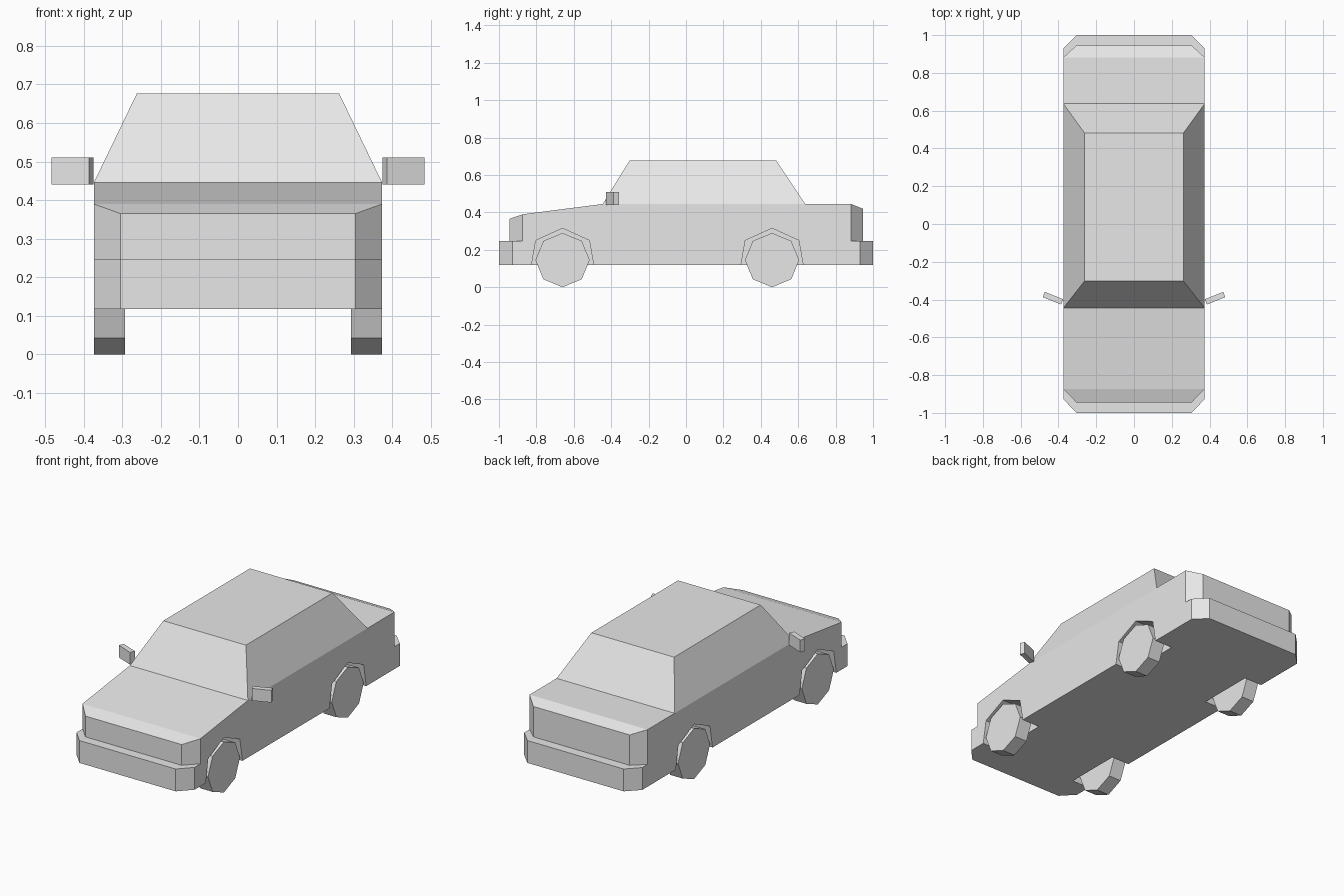
import bpy
import bmesh
import math
from mathutils import Matrix, Vector

cube = bpy.data.objects.get("Cube")
if cube:
    bpy.data.objects.remove(cube, do_unlink=True)

# One flat colour for the whole car
grey = bpy.data.materials.new("plain grey")
grey.use_nodes = True
grey.diffuse_color = (0.8, 0.8, 0.8, 1)
grey.node_tree.nodes["Principled BSDF"].inputs["Base Color"].default_value = (0.8, 0.8, 0.8, 1)


def add_object(name, bm):
    bmesh.ops.recalc_face_normals(bm, faces=bm.faces[:])
    mesh = bpy.data.meshes.new(name)
    bm.to_mesh(mesh)
    bm.free()
    mesh.materials.append(grey)
    obj = bpy.data.objects.new(name, mesh)
    bpy.context.scene.collection.objects.link(obj)
    return obj


def hull(name, half_points):
    """Convex solid from points on the +x half, mirrored across x."""
    bm = bmesh.new()
    for x, y, z in half_points:
        bm.verts.new((x, y, z))
        bm.verts.new((-x, y, z))
    bmesh.ops.convex_hull(bm, input=bm.verts[:])
    bmesh.ops.dissolve_limit(bm, angle_limit=math.radians(0.5),
                             verts=bm.verts[:], edges=bm.edges[:])
    return add_object(name, bm)


SIDE, CORNER = 0.374, 0.305      # half widths at the flank and at the cut corners
FLOOR, LEDGE, BELT, ROOF = 0.118, 0.246, 0.445, 0.677
AXLES = (-0.66, 0.46)

# Lower body with the bumpers at both ends
bumper_outline = [(CORNER, -1), (SIDE, -0.927), (SIDE, 0.93), (CORNER, 1)]
lower_body = hull("lower_body", [(x, y, z) for x, y in bumper_outline for z in (FLOOR, LEDGE)])

# Upper body: sloping hood, level trunk, chamfered ends
top_edge = [(CORNER, -0.945, 0.365), (SIDE, -0.873, 0.39), (SIDE, -0.445, BELT),
            (SIDE, 0.882, BELT), (CORNER, 0.945, 0.42)]
upper_body = hull("upper_body", top_edge + [(x, y, LEDGE) for x, y, z in top_edge])

# Cabin
hull("cabin", [(SIDE, -0.445, BELT), (SIDE, 0.637, BELT),
               (0.262, -0.302, ROOF), (0.262, 0.482, ROOF)])

# Wheel arches cut out of the body
arch = [(-0.178, 0.05), (-0.143, 0.25), (0, 0.315), (0.143, 0.25), (0.178, 0.05)]
bm = bmesh.new()
for axle in AXLES:
    for side in (-1, 1):
        face = bm.faces.new([bm.verts.new((side * 0.26, axle + y, z)) for y, z in arch])
        out = bmesh.ops.extrude_face_region(bm, geom=[face])["geom"]
        bmesh.ops.translate(bm, vec=Vector((side * 0.2, 0, 0)),
                            verts=[v for v in out if isinstance(v, bmesh.types.BMVert)])
# Close any open inner end left by the extrusion
bmesh.ops.holes_fill(bm, edges=[e for e in bm.edges if e.is_boundary], sides=0)
cutter = add_object("wheel_arch_cutter", bm)
cutter.hide_render = True
cutter.display_type = 'WIRE'
for body in (lower_body, upper_body):
    mod = body.modifiers.new("wheel_arches", 'BOOLEAN')
    mod.operation = 'DIFFERENCE'
    mod.solver = 'EXACT'
    mod.object = cutter
cutter.hide_set(True)

# Eight-sided wheels and angled door mirrors
for side, label in ((1, "left"), (-1, "right")):
    for axle, end in zip(AXLES, ("front", "rear")):
        bm = bmesh.new()
        bmesh.ops.create_cone(bm, cap_ends=True, segments=8, radius1=0.145, radius2=0.145, depth=0.08,
                              matrix=Matrix.Translation((side * 0.333, axle, 0.145))
                              @ Matrix.Rotation(math.pi / 2, 4, 'Y'))
        add_object(f"{end}_{label}_wheel", bm)
    bm = bmesh.new()
    bmesh.ops.create_cube(bm, size=1, matrix=Matrix.Translation((side * 0.429, -0.393, 0.475))
                          @ Matrix.Rotation(side * math.radians(22), 4, 'Z')
                          @ Matrix.Diagonal((0.105, 0.03, 0.07, 1)))
    add_object(f"{label}_mirror", bm)
